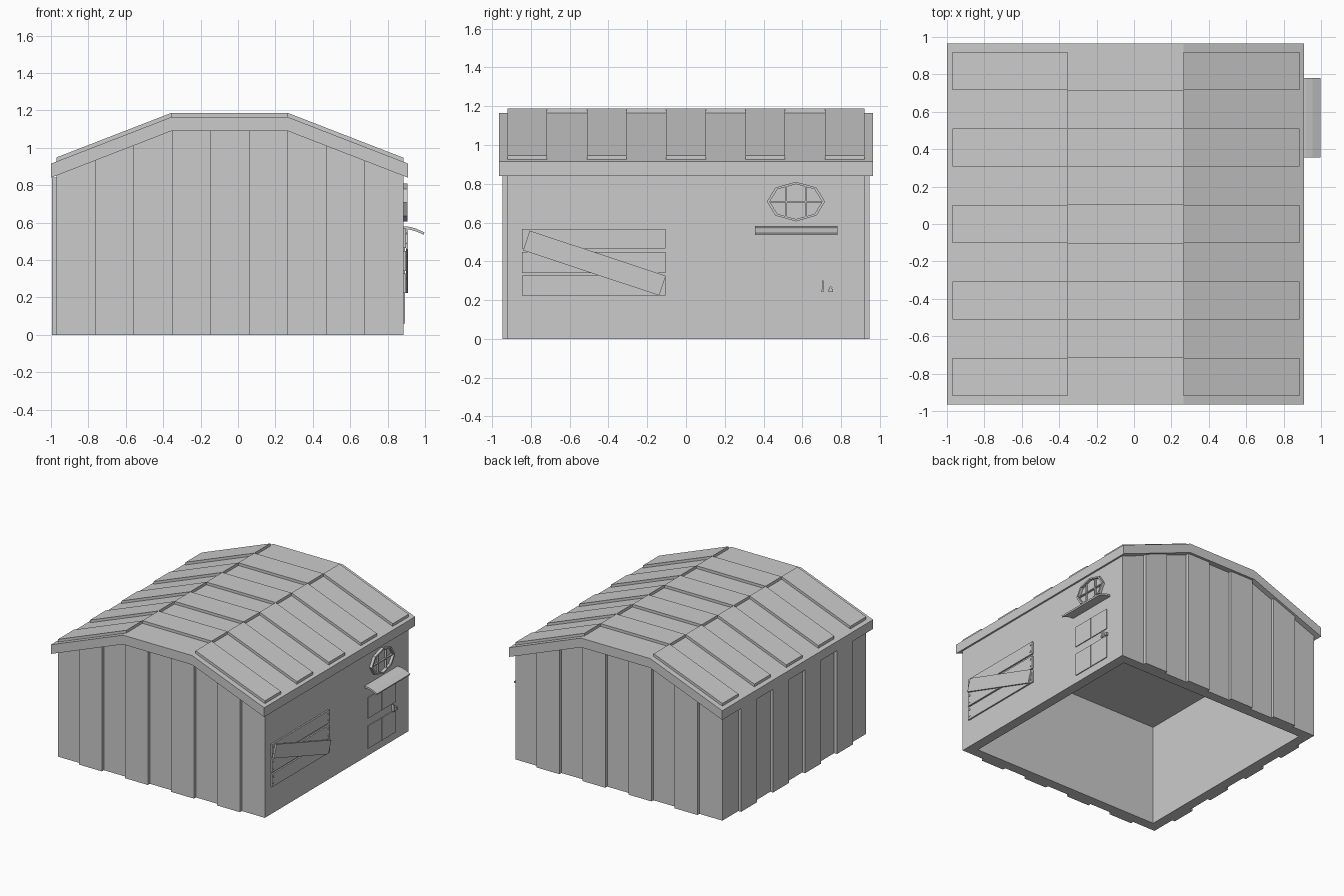
import bpy, bmesh, math
from mathutils import Vector

if "Cube" in bpy.data.objects:
    bpy.data.objects.remove(bpy.data.objects["Cube"])

XL, XR, YW = -0.97, 0.885, 0.92      # wall extents
RIDGE_L, RIDGE_R = -0.355, 0.265     # flat top of the roof


def eave(x):
    """Height of the roof underside at x."""
    if x < RIDGE_L:
        return 0.84 + (x + 1.0) / (RIDGE_L + 1.0) * 0.25
    if x > RIDGE_R:
        return 0.84 + (0.91 - x) / (0.91 - RIDGE_R) * 0.25
    return 1.09


def prism(name, pts, a, b, axis):
    """Extrude a 2D profile from a to b: axis 'y' uses (x, z), axis 'x' uses (y, z)."""
    bm = bmesh.new()
    place = (lambda p: (p[0], a, p[1])) if axis == 'y' else (lambda p: (a, p[0], p[1]))
    face = bm.faces.new([bm.verts.new(place(p)) for p in pts])
    ext = bmesh.ops.extrude_face_region(bm, geom=[face])
    move = Vector((0, b - a, 0)) if axis == 'y' else Vector((b - a, 0, 0))
    bmesh.ops.translate(bm, vec=move,
                        verts=[v for v in ext['geom'] if isinstance(v, bmesh.types.BMVert)])
    bmesh.ops.recalc_face_normals(bm, faces=bm.faces)
    me = bpy.data.meshes.new(name)
    bm.to_mesh(me)
    bm.free()
    ob = bpy.data.objects.new(name, me)
    bpy.context.collection.objects.link(ob)
    return ob


def box(name, x, y, z):
    return prism(name, [(y[0], z[0]), (y[1], z[0]), (y[1], z[1]), (y[0], z[1])], x[0], x[1], 'x')


def tilted(name, x, cy, cz, length, width, angle):
    """Board lying on the right wall, turned in the wall plane."""
    c, s = math.cos(angle), math.sin(angle)
    pts = [(cy + u * length / 2 * c - v * width / 2 * s, cz + u * length / 2 * s + v * width / 2 * c)
           for u, v in ((-1, -1), (1, -1), (1, 1), (-1, 1))]
    return prism(name, pts, x[0], x[1], 'x')


def rod(name, x, y, z, r, sides=8):
    pts = [(y + r * math.cos(2 * math.pi * i / sides), z + r * math.sin(2 * math.pi * i / sides))
           for i in range(sides)]
    return prism(name, pts, x[0], x[1], 'x')


# Walls, hollow and open underneath
walls = prism("walls", [(XL, 0), (XR, 0), (XR, eave(XR)), (RIDGE_R, 1.09),
                        (RIDGE_L, 1.09), (XL, eave(XL))], -YW, YW, 'y')
cavity = box("cavity_cutter", (XL + 0.08, XR - 0.08), (-YW + 0.08, YW - 0.08), (-0.1, 0.82))
cavity.hide_render = True
cavity.hide_set(True)
cut = walls.modifiers.new("hollow", 'BOOLEAN')
cut.object = cavity
cut.operation = 'DIFFERENCE'
cut.solver = 'EXACT'

# Raised wall planks on front, back and left
step_x, step_y = (XR - XL) / 9, 2 * YW / 9
for i in (1, 3, 5, 7):
    x0, x1 = XL + i * step_x, XL + (i + 1) * step_x
    pts = [(x0, 0), (x1, 0), (x1, eave(x1)), (x0, eave(x0))]
    prism("front_plank", pts, -YW - 0.025, -YW, 'y')
    prism("back_plank", pts, YW, YW + 0.025, 'y')
    y0 = -YW + i * step_y
    box("left_plank", (XL - 0.025, XL), (y0, y0 + step_y), (0, eave(XL - 0.025)))

# Roof shell
prism("roof", [(-1, 0.84), (-1, 0.915), (RIDGE_L, 1.165), (RIDGE_R, 1.165), (0.91, 0.915),
               (0.91, 0.84), (RIDGE_R, 1.09), (RIDGE_L, 1.09)], -0.965, 0.965, 'y')

# Raised roof strips, alternating between the slopes and the flat top
for i in range(9):
    y0 = -YW + i * step_y
    if i % 2 == 0:
        for edge, ridge in ((XL, RIDGE_L), (XR, RIDGE_R)):
            low = eave(edge) + 0.075
            prism("slope_strip", [(edge, low), (ridge, 1.165), (ridge, 1.187), (edge, low + 0.022)],
                  y0, y0 + step_y, 'y')
    else:
        box("top_strip", (RIDGE_L, RIDGE_R), (y0, y0 + step_y), (1.165, 1.187))

# Boarded opening with nails
for z0, z1 in ((0.465, 0.568), (0.34, 0.447), (0.223, 0.328)):
    box("flat_board", (XR, 0.897), (-0.845, -0.105), (z0, z1))
    for y in (-0.825, -0.125):
        for z in (z0 + 0.025, z1 - 0.025):
            rod("nail", (0.895, 0.901), y, z, 0.007, 6)
tilted("diagonal_board", (0.897, 0.909), -0.472, 0.391, 0.739, 0.107, math.radians(-18.4))

# Octagonal window: ring, bars
WY, WZ = 0.567, 0.708
bm = bmesh.new()
rings = []
for ry, rz, x in ((0.15, 0.102, XR), (0.15, 0.102, 0.907), (0.135, 0.09, 0.907), (0.135, 0.09, XR)):
    ring = []
    for k in range(8):
        a = k * math.pi / 4
        ring.append(bm.verts.new((x, WY + ry * math.cos(a), WZ + rz * math.sin(a))))
    rings.append(ring)
for r in range(4):
    p, q = rings[r], rings[(r + 1) % 4]
    for k in range(8):
        bm.faces.new((p[k], p[(k + 1) % 8], q[(k + 1) % 8], q[k]))
bmesh.ops.recalc_face_normals(bm, faces=bm.faces)
mesh = bpy.data.meshes.new("window_frame")
bm.to_mesh(mesh)
bm.free()
bpy.context.collection.objects.link(bpy.data.objects.new("window_frame", mesh))
for y in (WY - 0.05, WY + 0.05):
    box("window_upright", (XR, 0.9), (y - 0.004, y + 0.004), (WZ - 0.08, WZ + 0.08))
box("window_crossbar", (XR, 0.899), (WY - 0.135, WY + 0.135), (WZ - 0.004, WZ + 0.004))

# Curved canopy over the door
prism("door_canopy", [(XR, 0.58), (0.92, 0.577), (0.955, 0.567), (0.997, 0.547), (0.993, 0.535),
                      (0.952, 0.553), (0.918, 0.562), (XR, 0.565)], 0.355, 0.78, 'y')

# Door panels
for y0, y1 in ((0.39, 0.564), (0.57, 0.745)):
    for z0, z1 in ((0.06, 0.243), (0.305, 0.473)):
        box("door_panel", (XR, 0.892), (y0, y1), (z0, z1))

# Latch and padlock
box("door_latch", (XR, 0.905), (0.701, 0.708), (0.25, 0.30))
rod("latch_knob", (XR, 0.908), 0.7045, 0.249, 0.008)
box("padlock", (XR, 0.903), (0.736, 0.757), (0.243, 0.258))
rod("padlock_loop", (XR, 0.899), 0.7465, 0.263, 0.008)
